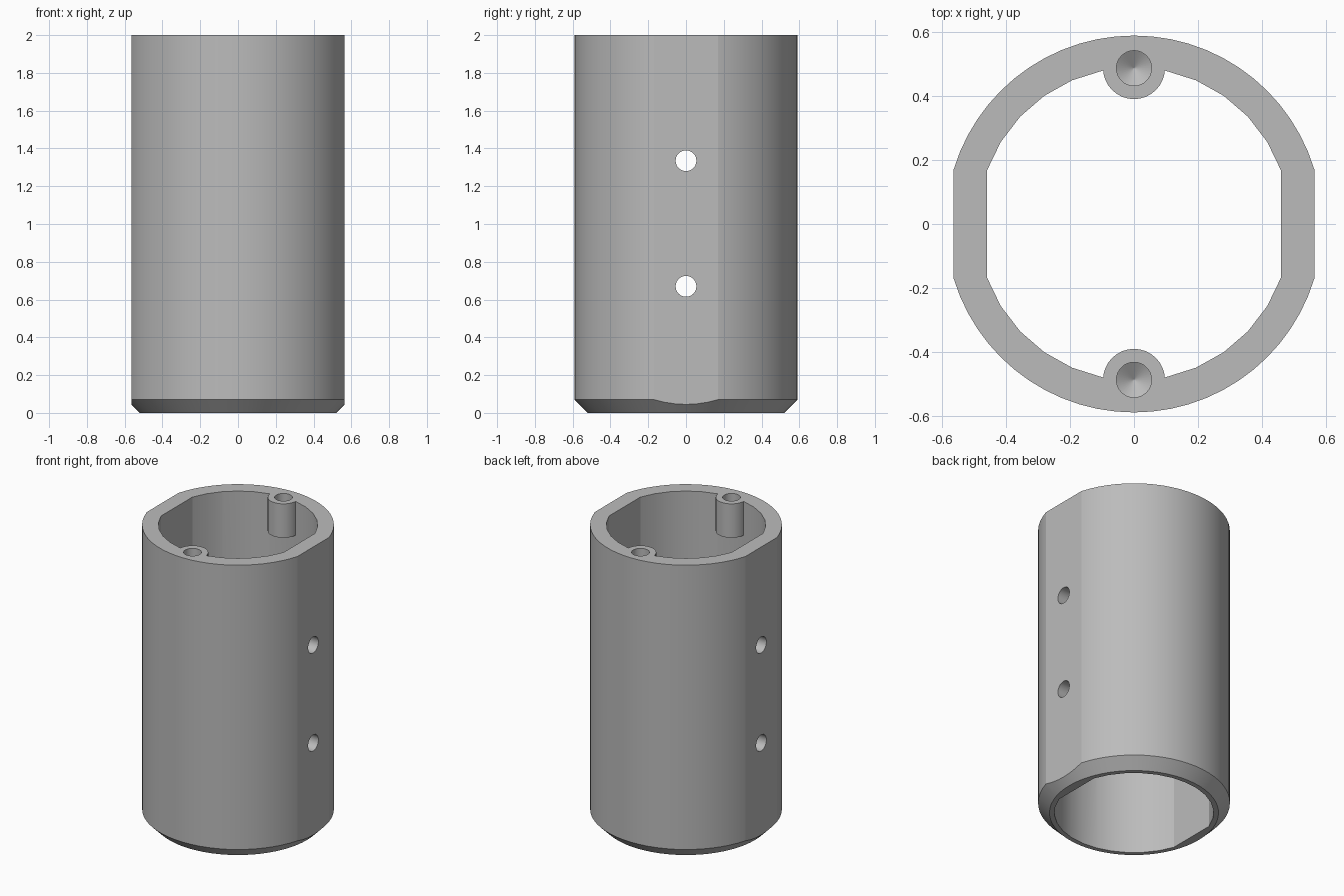
import bpy, bmesh
from math import cos, sin, radians, pi
from mathutils import Matrix

cube = bpy.data.objects.get("Cube")
if cube:
    bpy.data.objects.remove(cube, do_unlink=True)

HEIGHT, OUTER, INNER = 2.0, 0.59, 0.49
OUTER_FLAT, CHAMFER = 0.565, 0.07
BOSS_Y, BOSS_R, BOSS_LEN = 0.488, 0.097, 0.23
HOLE_R = 0.055

grey = bpy.data.materials.new("plain grey")
grey.use_nodes = True
grey.diffuse_color = (0.5, 0.5, 0.5, 1)
grey.node_tree.nodes["Principled BSDF"].inputs["Base Color"].default_value = (0.5, 0.5, 0.5, 1)


def make(name, bm):
    bmesh.ops.recalc_face_normals(bm, faces=bm.faces)
    mesh = bpy.data.meshes.new(name)
    bm.to_mesh(mesh)
    bm.free()
    obj = bpy.data.objects.new(name, mesh)
    bpy.context.collection.objects.link(obj)
    obj.data.materials.append(grey)
    return obj


def loft(name, outlines):
    """Closed solid through a stack of (z, outline) layers."""
    bm = bmesh.new()
    rings = [[bm.verts.new((x, y, z)) for x, y in pts] for z, pts in outlines]
    n = len(rings[0])
    for low, high in zip(rings, rings[1:]):
        for i in range(n):
            j = (i + 1) % n
            bm.faces.new((low[i], low[j], high[j], high[i]))
    bm.faces.new(rings[0])
    bm.faces.new(rings[-1])
    return make(name, bm)


def circle(radius, n=32, y=0):
    return [(radius * cos(2 * pi * i / n), y + radius * sin(2 * pi * i / n)) for i in range(n)]


def combine(target, tool, operation):
    mod = target.modifiers.new("cut", 'BOOLEAN')
    mod.operation, mod.object, mod.solver = operation, tool, 'EXACT'
    bpy.context.view_layer.objects.active = target
    bpy.ops.object.modifier_apply(modifier=mod.name)
    bpy.data.objects.remove(tool, do_unlink=True)


# Outer tube with chamfered foot
body = loft("tube_body", [(0, circle(OUTER - CHAMFER, 64)),
                          (CHAMFER, circle(OUTER, 64)),
                          (HEIGHT, circle(OUTER, 64))])

# Flats on the left and right
bm = bmesh.new()
bmesh.ops.create_cube(bm, size=2, matrix=Matrix.Diagonal((OUTER_FLAT, 1, 3, 1)))
combine(body, make("flat_trimmer", bm), 'INTERSECT')

# Bore: two arcs joined by flats, leaving the screw bosses standing
arc = [radians(20 + 140 * i / 12) for i in range(13)]
outline = [(INNER * cos(a + turn), INNER * sin(a + turn)) for turn in (0, pi) for a in arc]
bore = loft("bore_cutter", [(-0.2, outline), (HEIGHT + 0.2, outline)])
for side in (-1, 1):
    ring = circle(BOSS_R, y=side * BOSS_Y)
    boss = loft("boss_shape", [(HEIGHT - BOSS_LEN, ring), (HEIGHT + 0.4, ring)])
    combine(bore, boss, 'DIFFERENCE')
combine(body, bore, 'DIFFERENCE')

# Blind screw holes with drill-point ends
for side in (-1, 1):
    y = side * BOSS_Y
    drill = loft("drill", [(HEIGHT - 0.2, circle(0.001, y=y)),
                           (HEIGHT - 0.165, circle(HOLE_R, y=y)),
                           (HEIGHT + 0.1, circle(HOLE_R, y=y))])
    combine(body, drill, 'DIFFERENCE')

# Cross holes through both flats
for z in (0.67, 1.335):
    bm = bmesh.new()
    bmesh.ops.create_cone(bm, cap_ends=True, segments=32, radius1=HOLE_R, radius2=HOLE_R, depth=2,
                          matrix=Matrix.Translation((0, 0, z)) @ Matrix.Rotation(pi / 2, 4, 'Y'))
    combine(body, make("cross_drill", bm), 'DIFFERENCE')

# Smooth curves, crisp edges
bpy.ops.object.select_all(action='DESELECT')
body.select_set(True)
bpy.context.view_layer.objects.active = body
bpy.ops.object.shade_smooth_by_angle(angle=radians(13))
